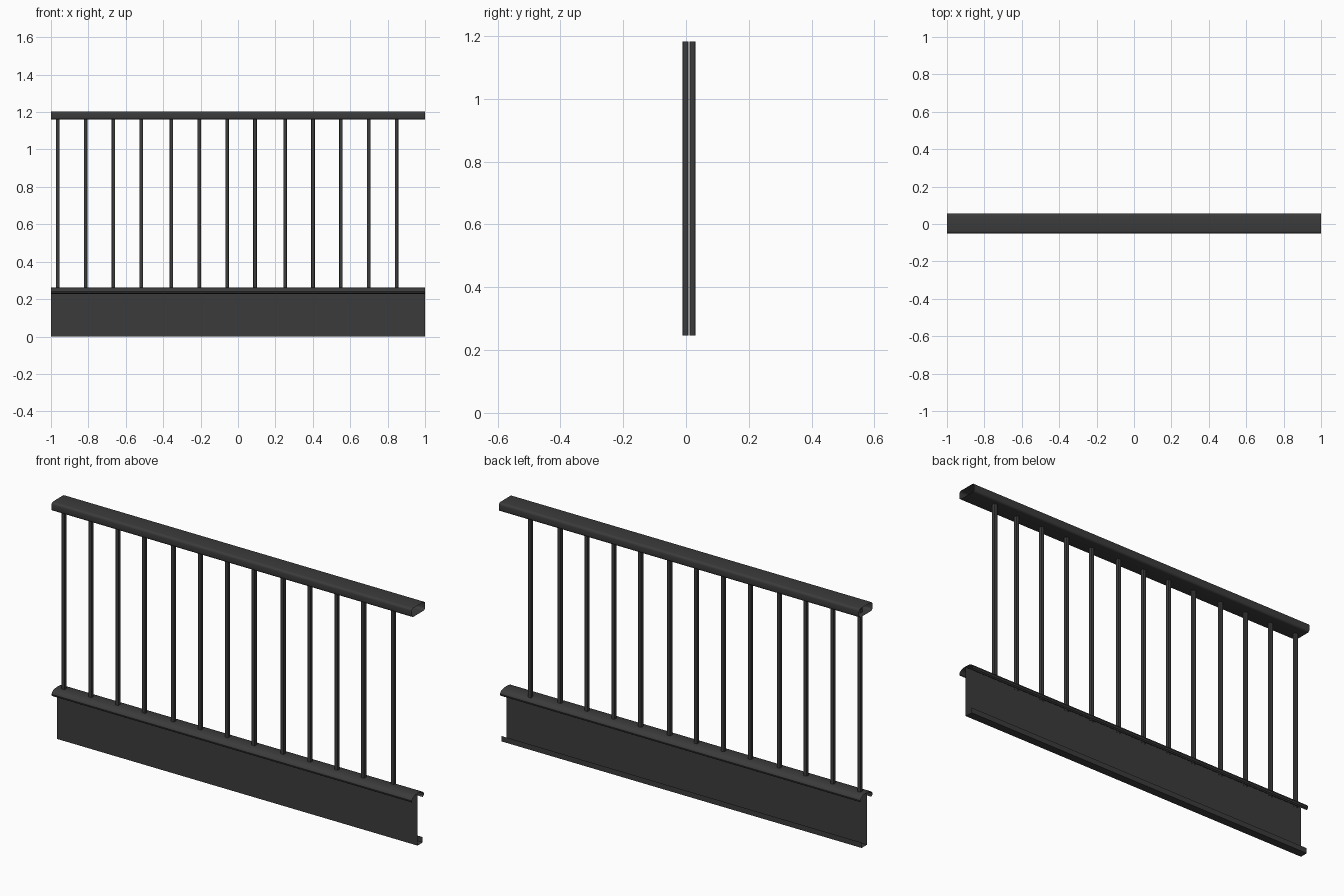
import bpy
import bmesh
from mathutils import Vector

cube = bpy.data.objects.get("Cube")
if cube:
    bpy.data.objects.remove(cube, do_unlink=True)

# One dark painted metal for the whole railing
metal = bpy.data.materials.new("dark grey metal")
metal.use_nodes = True
colour = (0.044, 0.044, 0.044, 1)
metal.diffuse_color = colour
metal.node_tree.nodes["Principled BSDF"].inputs["Base Color"].default_value = colour


def finish(name, bm):
    bmesh.ops.recalc_face_normals(bm, faces=bm.faces)
    mesh = bpy.data.meshes.new(name)
    bm.to_mesh(mesh)
    bm.free()
    mesh.materials.append(metal)
    obj = bpy.data.objects.new(name, mesh)
    bpy.context.collection.objects.link(obj)
    bpy.ops.object.select_all(action="DESELECT")
    obj.select_set(True)
    bpy.context.view_layer.objects.active = obj
    bpy.ops.object.shade_smooth_by_angle(angle=0.6)
    return obj


def sweep(bm, points, start, along, closed=False):
    """Extrude a profile of points into an open-ended sheet or tube."""
    verts = [bm.verts.new(Vector(start) + Vector(p)) for p in points]
    pairs = list(zip(verts, verts[1:]))
    if closed:
        pairs.append((verts[-1], verts[0]))
    edges = [bm.edges.new(pair) for pair in pairs]
    new = bmesh.ops.extrude_edge_only(bm, edges=edges)["geom"]
    moved = [v for v in new if isinstance(v, bmesh.types.BMVert)]
    bmesh.ops.translate(bm, verts=moved, vec=along)


def rounded_rect(width, height, radius, steps=4):
    """Rounded rectangle outline around the origin."""
    from math import cos, sin, pi
    out = []
    for quarter, (sx, sy) in enumerate([(1, 1), (-1, 1), (-1, -1), (1, -1)]):
        for i in range(steps + 1):
            a = (quarter + i / steps) * pi / 2
            out.append((sx * (width / 2 - radius) + radius * cos(a),
                        sy * (height / 2 - radius) + radius * sin(a)))
    return out


LENGTH = (2, 0, 0)

# Handrail: hollow rounded tube, open at both ends
bm = bmesh.new()
sweep(bm, [(0, y, z) for y, z in rounded_rect(0.105, 0.044, 0.012)],
      (-1, 0.0025, 1.182), LENGTH, closed=True)
finish("handrail", bm)

# Bottom rail: shallow arched sheet with curled edges
half = [(0, 0.262), (0.02, 0.261), (0.034, 0.257), (0.044, 0.25),
        (0.048, 0.241), (0.046, 0.233), (0.038, 0.228)]
arch = [(0, -y, z) for y, z in reversed(half)] + [(0, y, z) for y, z in half[1:]]
bm = bmesh.new()
sweep(bm, arch, (-1, -0.002, 0), LENGTH)
finish("bottom_rail", bm)

# Kick plate: thin sheet folded back and up along its foot
bm = bmesh.new()
fold = [(0, -0.005, 0.258), (0, -0.005, 0), (0, 0.036, 0), (0, 0.036, 0.027)]
sweep(bm, fold, (-1, 0, 0), LENGTH)
finish("kick_plate", bm)

# Balusters: slim square tubes in groups of four, the last one set back
section = [(x, y, 0) for x, y in rounded_rect(0.019, 0.019, 0.004, 2)]
for i in range(13):
    x = -0.964 + 0.149 * i + 0.012 * (min(i, 11) // 4)
    y = 0.0205 if i == 12 else -0.0015
    bm = bmesh.new()
    sweep(bm, section, (x, y, 0.247), (0, 0, 0.935), closed=True)
    finish(f"baluster_{i + 1}", bm)
